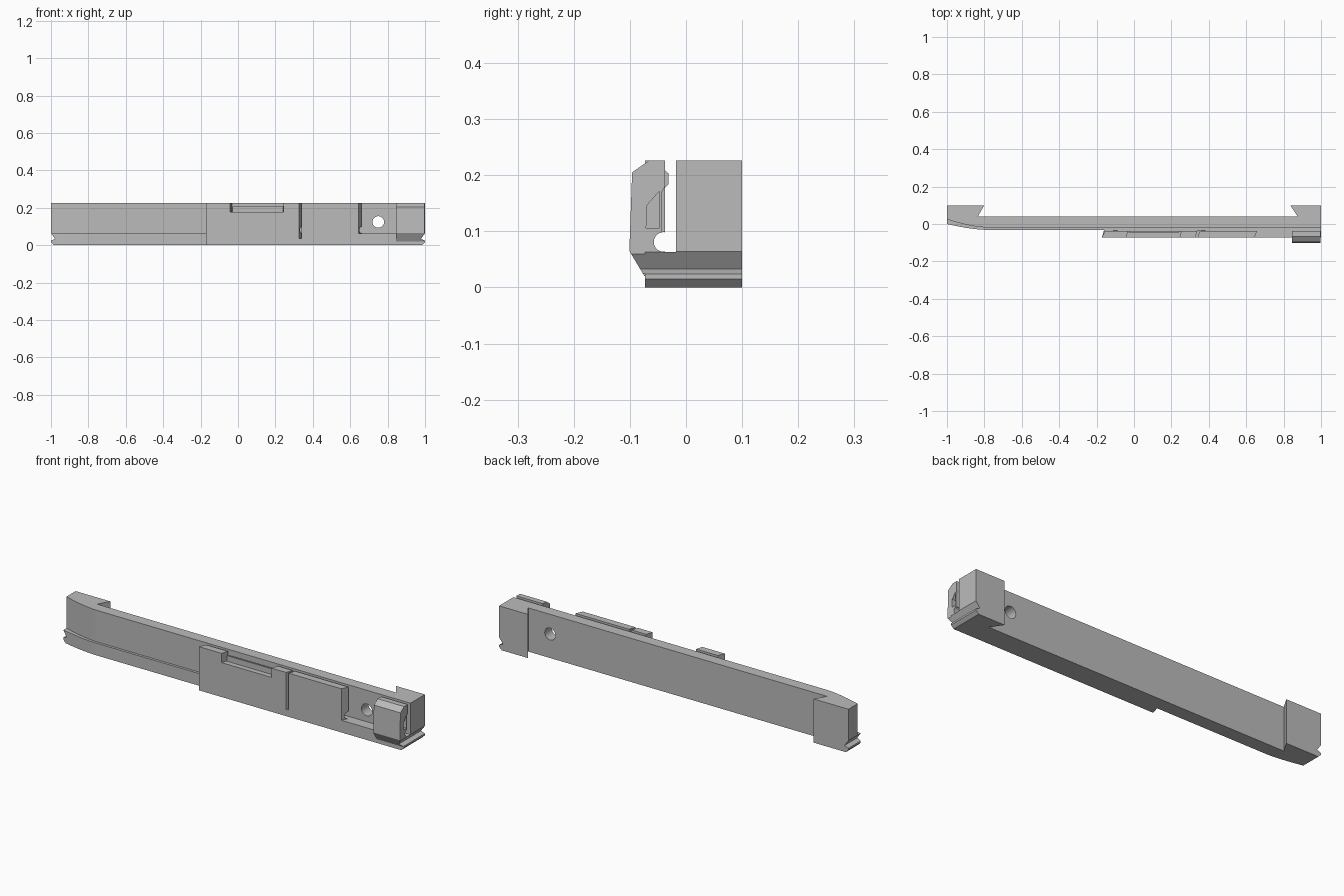
import bpy, bmesh, math
from mathutils import Vector

if "Cube" in bpy.data.objects:
    bpy.data.objects.remove(bpy.data.objects["Cube"])

grey = bpy.data.materials.new("machined grey")
grey.use_nodes = True
grey.diffuse_color = (0.5, 0.5, 0.5, 1)
grey.node_tree.nodes["Principled BSDF"].inputs["Base Color"].default_value = (0.5, 0.5, 0.5, 1)

TOP, LEDGE = 0.226, 0.063          # overall height, channel floor
BACK, WEB, FACE = 0.1, 0.04, -0.018
WALL_IN, WALL_OUT = -0.037, -0.073


def prism(name, points, low, high, axis="z"):
    """Extrude a 2D outline: xy along z, yz along x, or xz along y."""
    place = {"z": lambda a, b, c: (a, b, c),
             "x": lambda a, b, c: (c, a, b),
             "y": lambda a, b, c: (a, c, b)}[axis]
    bm = bmesh.new()
    face = bm.faces.new([bm.verts.new(place(a, b, low)) for a, b in points])
    grown = bmesh.ops.extrude_face_region(bm, geom=[face])["geom"]
    bmesh.ops.translate(bm, verts=[v for v in grown if isinstance(v, bmesh.types.BMVert)],
                        vec=Vector(place(0, 0, high - low)))
    bmesh.ops.recalc_face_normals(bm, faces=bm.faces)
    mesh = bpy.data.meshes.new(name)
    bm.to_mesh(mesh)
    bm.free()
    mesh.materials.append(grey)
    obj = bpy.data.objects.new(name, mesh)
    bpy.context.collection.objects.link(obj)
    return obj


def circle(a, b, radius, count=24):
    return [(a + radius * math.cos(math.tau * i / count),
             b + radius * math.sin(math.tau * i / count)) for i in range(count)]


def cut(target, *cutters):
    bpy.context.view_layer.objects.active = target
    for cutter in cutters:
        cutter.hide_render = True
        mod = target.modifiers.new("cut", "BOOLEAN")
        mod.operation, mod.solver, mod.object = "DIFFERENCE", "EXACT", cutter
        bpy.ops.object.modifier_apply(modifier=mod.name)


def sweep(y, depth, steps=8):
    """Curved front edge that draws back towards the right end."""
    return [(-0.8 - 0.2 * i / steps, y + depth * (i / steps) ** 1.5) for i in range(steps + 1)]


def slanted(x0, x1, front, back, lean=0.016):
    """Plan outline whose ends lean across the wall."""
    return [(x0, front), (x1, front), (x1 + lean, back), (x0 + lean, back)]


# Main web with dovetail end blocks
face_curve = sweep(FACE, 0.043)
body = prism("main_body", [(1, FACE)] + face_curve +
             [(-1, BACK), (-0.8, BACK), (-0.835, WEB), (0.875, WEB), (0.835, BACK), (1, BACK)], 0, TOP)

# Lower rail, stepped out under the wall
rail = prism("lower_rail", [(1, FACE)] + face_curve + sweep(-0.031, 0.031)[::-1] +
             [(-0.16, -0.031), (-0.172, WALL_OUT), (1, WALL_OUT)], 0, LEDGE)

# Front retaining wall and end clamp
wall = prism("front_wall", slanted(-0.172, 0.643, WALL_OUT, WALL_IN), LEDGE, TOP)
clamp = prism("end_clamp", [(-0.06, 0.02), (-0.074, 0.02), (-0.101, 0.065), (-0.096, 0.205),
                            (-0.066, TOP), (WALL_IN, TOP), (WALL_IN, 0.18), (-0.043, 0.17),
                            (-0.043, 0.1), (-0.04, 0.09), (-0.04, 0.06), (-0.06, 0.05)],
              0.845, 0.997, "x")

# Cutters
notches = [prism("end_notch_cutter", [(s * 1.01, 0.068), (s * 1.0, 0.064), (s * 0.978, 0.033),
                                      (s * 1.0, 0.024), (s * 1.01, 0.024)], -0.2, 0.2, "y")
           for s in (-1, 1)]
chamfers = [prism("end_chamfer_cutter", [(s * 1.01, -0.01), (s * 0.982, -0.01), (s * 0.985, 0),
                                         (s * 1.0, 0.015), (s * 1.01, 0.015)], -0.2, 0.2, "y")
            for s in (-1, 1)]
hole = prism("hole_cutter", circle(0.75, 0.124, 0.031), -0.2, 0.2, "y")
channel = prism("channel_cutter", circle(-0.04, 0.081, 0.0175), -0.5, 1.1, "x")
slit = prism("slit_cutter", slanted(0.324, 0.337, -0.08, WALL_IN + 0.001), 0.035, 0.3)
pocket = prism("pocket_cutter", slanted(-0.045, 0.24, -0.08, -0.03), 0.178, 0.3)
recess = prism("recess_cutter", [(-0.071, 0.106), (-0.069, 0.147), (-0.047, 0.172),
                                 (-0.047, 0.106)], 0.96, 1.1, "x")

cut(body, *notches, *chamfers, hole)
cut(rail, *notches, *chamfers, slit)
cut(wall, channel, slit, pocket)
cut(clamp, channel, notches[1], recess)
for cutter in (*notches, *chamfers, hole, channel, slit, pocket, recess):
    bpy.data.objects.remove(cutter)

# Thin lip behind the pocket, and small locating nubs on the wall
prism("pocket_lip", slanted(-0.03, 0.24, -0.046, WALL_IN, 0.004), 0.178, 0.207)
for x in (-0.1, 0.37):
    prism("wall_nub", [(WALL_IN, 0.178), (-0.031, 0.184), (-0.031, 0.203), (WALL_IN, 0.208)],
          x - 0.012, x + 0.012, "x")
